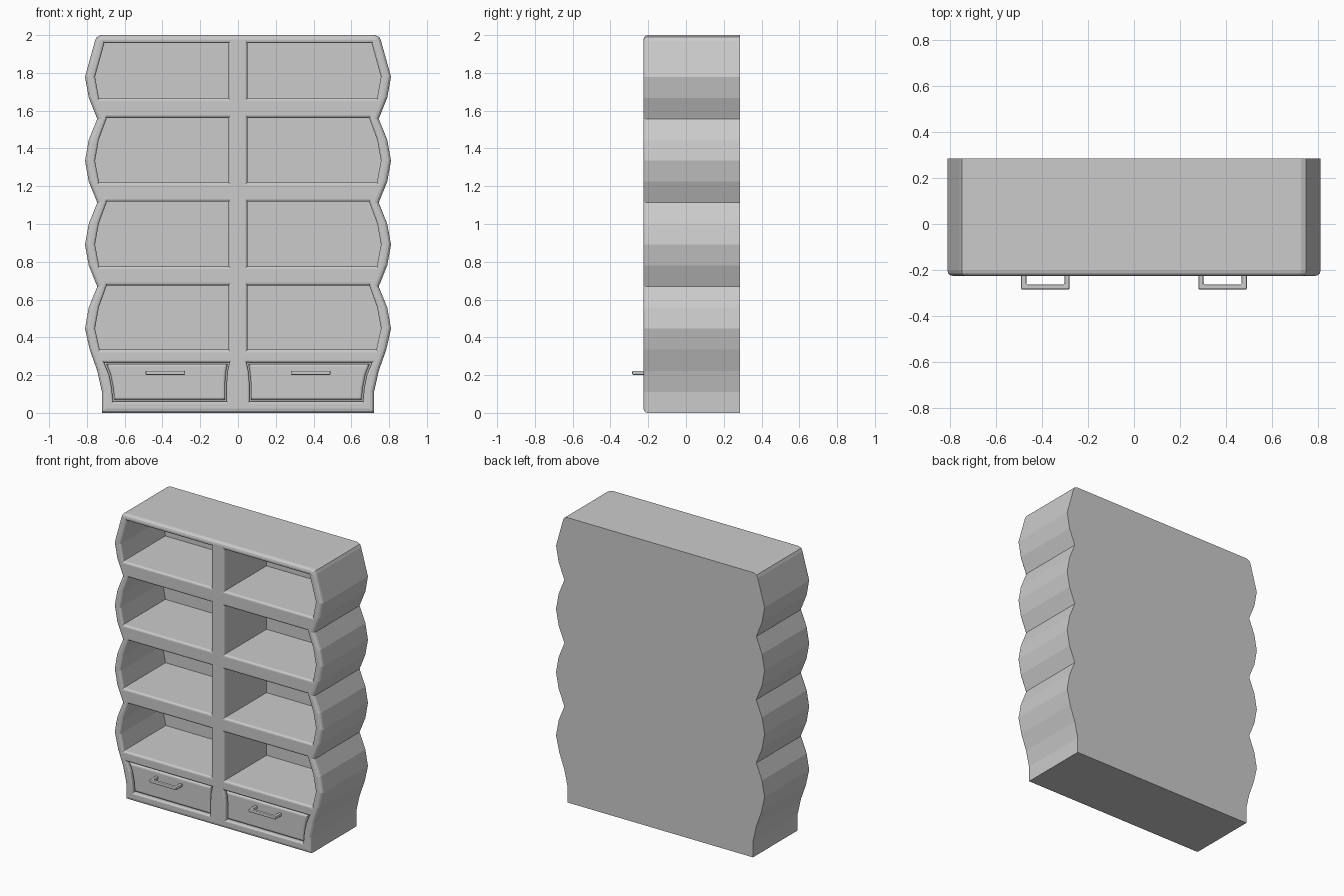
import bpy, bmesh
from mathutils import Vector

if "Cube" in bpy.data.objects:
    bpy.data.objects.remove(bpy.data.objects["Cube"])

FRONT, BACK = -0.225, 0.285

# Right-hand wavy silhouette, (x, z) from bottom to top
SIDE = [(0.72, 0), (0.72, 0.11), (0.745, 0.222), (0.785, 0.335)]
for i in range(4):
    zc = 0.447 + 0.444 * i
    SIDE.append((0.81, zc))
    if i < 3:
        SIDE += [(0.79, zc + 0.111), (0.745, zc + 0.222), (0.79, zc + 0.333)]
SIDE += [(0.757, 1.97), (0.748, 1.99), (0.725, 2.0)]


def side_x(z):
    for (xa, za), (xb, zb) in zip(SIDE, SIDE[1:]):
        if za <= z <= zb:
            return xa + (xb - xa) * (z - za) / (zb - za)


def inset(pts, d):
    """Mitred inward offset of a counter-clockwise outline."""
    out, n = [], len(pts)
    for i in range(n):
        a, b, c = (Vector(pts[j % n]) for j in (i - 1, i, i + 1))
        u, v = (b - a).normalized(), (c - b).normalized()
        n1, n2 = Vector((-u.y, u.x)), Vector((-v.y, v.x))
        out.append(tuple(b + (n1 + n2) * (d / (1 + n1.dot(n2)))))
    return out


def loft(bm, rings, sx=1):
    """Closed solid through (outline, y) rings; sx=-1 mirrors it."""
    loops = [[bm.verts.new((x * sx, y, z)) for x, z in pts] for pts, y in rings]
    n = len(loops[0])
    for a, b in zip(loops, loops[1:]):
        for i in range(n):
            j = (i + 1) % n
            bm.faces.new((a[i], a[j], b[j], b[i]))
    bm.faces.new(loops[0])
    bm.faces.new(loops[-1])


def make(name, bm):
    bmesh.ops.recalc_face_normals(bm, faces=bm.faces)
    me = bpy.data.meshes.new(name)
    bm.to_mesh(me)
    bm.free()
    ob = bpy.data.objects.new(name, me)
    bpy.context.collection.objects.link(ob)
    return ob


def rounded_front(pts, y_front, y_back, r):
    """Rings for a slab whose front rim is rounded."""
    return [(pts, y_back), (pts, y_front + r),
            (inset(pts, 0.13 * r), y_front + 0.5 * r),
            (inset(pts, 0.5 * r), y_front + 0.13 * r),
            (inset(pts, r), y_front)]


def flared(pts, depth, r):
    """Rings for a cutter that rounds the rim of an opening."""
    return [(pts, FRONT + depth), (pts, FRONT + r),
            (inset(pts, -0.13 * r), FRONT + 0.5 * r),
            (inset(pts, -0.5 * r), FRONT + 0.13 * r),
            (inset(pts, -r), FRONT), (inset(pts, -r), FRONT - 0.05)]


# Cabinet body
outline = SIDE + [(-x, z) for x, z in reversed(SIDE)]
bm = bmesh.new()
loft(bm, rounded_front(outline, FRONT, BACK, 0.022))
body = make("cabinet_body", bm)

# Shelf bays and drawer recesses
DRAWER = [(0.06, 0.06), (0.662, 0.06), (0.668, 0.13), (0.682, 0.2), (0.71, 0.268),
          (0.045, 0.268), (0.055, 0.22), (0.06, 0.16)]
bm = bmesh.new()
for s in (1, -1):
    for z0, z1 in ((0.335, 0.675), (0.775, 1.118), (1.22, 1.562), (1.665, 1.957)):
        zs = [z0] + [z for _, z in SIDE if z0 + 0.01 < z < z1 - 0.01] + [z1]
        bay = [(0.05, z0)] + [(side_x(z) - 0.053, z) for z in zs] + [(0.05, z1)]
        loft(bm, flared(bay, 0.47, 0.014), s)
    loft(bm, flared(DRAWER, 0.03, 0.01), s)
cutter = make("opening_cutter", bm)
cutter.hide_render = True
mod = body.modifiers.new("openings", 'BOOLEAN')
mod.operation, mod.solver, mod.object = 'DIFFERENCE', 'EXACT', cutter
bpy.context.view_layer.objects.active = body
bpy.ops.object.modifier_apply(modifier=mod.name)
bpy.data.objects.remove(cutter)

# Drawer fronts and their U-shaped handles
for s, side in ((1, "right"), (-1, "left")):
    bm = bmesh.new()
    loft(bm, rounded_front(inset(DRAWER, 0.008), FRONT + 0.008, FRONT + 0.035, 0.014), s)
    make(side + "_drawer_front", bm)

    x0, x1, y0, y1, t = 0.28, 0.49, -0.285, -0.21, 0.022
    plan = [(x0, y1), (x0, y0), (x1, y0), (x1, y1),
            (x1 - t, y1), (x1 - t, y0 + t), (x0 + t, y0 + t), (x0 + t, y1)]
    bm = bmesh.new()
    low, top = ([bm.verts.new((x * s, y, z)) for x, y in plan] for z in (0.201, 0.223))
    for a, b, c, d in ((0, 1, 6, 7), (1, 2, 5, 6), (2, 3, 4, 5)):
        for v in (low, top):
            bm.faces.new((v[a], v[b], v[c], v[d]))
    for i in range(8):
        j = (i + 1) % 8
        bm.faces.new((low[i], low[j], top[j], top[i]))
    handle = make(side + "_drawer_handle", bm)
    bev = handle.modifiers.new("soft_edges", 'BEVEL')
    bev.width, bev.segments = 0.006, 2
